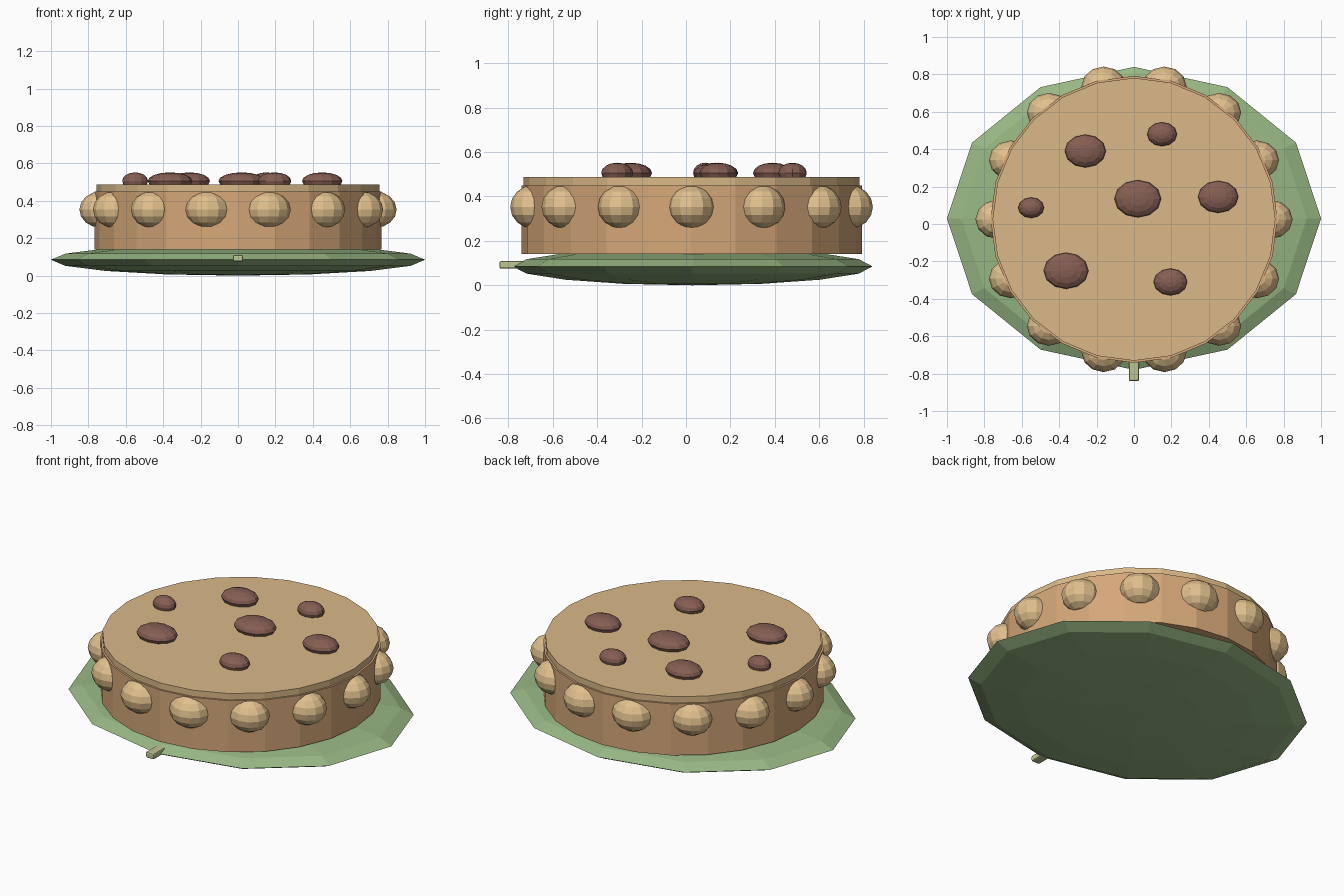
import bpy
import math

if "Cube" in bpy.data.objects:
    bpy.data.objects.remove(bpy.data.objects["Cube"])

CY = 0.025  # centre line of the cake in y


def material(name, rgb):
    m = bpy.data.materials.new(name)
    # display colour to linear
    m.diffuse_color = [c ** 2.2 for c in rgb] + [1.0]
    m.use_nodes = True
    m.node_tree.nodes["Principled BSDF"].inputs["Base Color"].default_value = m.diffuse_color
    return m


green = material("leaf_green", (0.59, 0.71, 0.51))
crust = material("crust", (0.83, 0.65, 0.47))
icing = material("icing", (0.85, 0.72, 0.53))
cream = material("cream", (0.88, 0.75, 0.55))
brown = material("brown", (0.52, 0.37, 0.33))
pale = material("pale_green", (0.74, 0.77, 0.57))


def finish(name, mat):
    ob = bpy.context.object
    ob.name = name
    ob.data.materials.append(mat)
    return ob


def ellipsoid(name, loc, radii, mat, segments=12, rings=8):
    bpy.ops.mesh.primitive_uv_sphere_add(segments=segments, ring_count=rings,
                                         radius=1, location=loc)
    bpy.context.object.scale = radii
    return finish(name, mat)


def disc(name, radius, z0, z1, mat):
    bpy.ops.mesh.primitive_cylinder_add(vertices=24, radius=radius, depth=z1 - z0,
                                        location=(0, CY, (z0 + z1) / 2))
    return finish(name, mat)


# leaf-like plate
ellipsoid("plate", (0, 0.03, 0.085), (1.0, 0.81, 0.085), green)

# stem at the front of the plate
bpy.ops.mesh.primitive_cube_add(size=1, location=(0, -0.77, 0.092))
bpy.context.object.scale = (0.055, 0.14, 0.035)
bpy.ops.object.transform_apply(location=False, rotation=False, scale=True)
stem = finish("stem", pale)
bevel = stem.modifiers.new("bevel", "BEVEL")
bevel.width = 0.008
bevel.segments = 2

# cake body and top layer
disc("cake_body", 0.767, 0.14, 0.45, crust)
disc("top_layer", 0.756, 0.44, 0.488, icing)

# ring of cream balls around the side
for i in range(14):
    a = 2 * math.pi * i / 14
    ellipsoid(f"cream_ball_{i + 1}",
              (0.73 * math.cos(a), CY + 0.73 * math.sin(a), 0.353),
              (0.118, 0.105, 0.098), cream)

# brown toppings: x, y, half width, half depth
toppings = [
    (-0.26, 0.39, 0.110, 0.088), (0.15, 0.48, 0.080, 0.064),
    (0.02, 0.135, 0.125, 0.100), (0.45, 0.145, 0.108, 0.086),
    (-0.55, 0.087, 0.069, 0.055), (-0.363, -0.25, 0.120, 0.097),
    (0.195, -0.31, 0.090, 0.072),
]
for i, (x, y, rx, ry) in enumerate(toppings):
    ellipsoid(f"topping_{i + 1}", (x, y, 0.506), (rx, ry, 0.046), brown)
